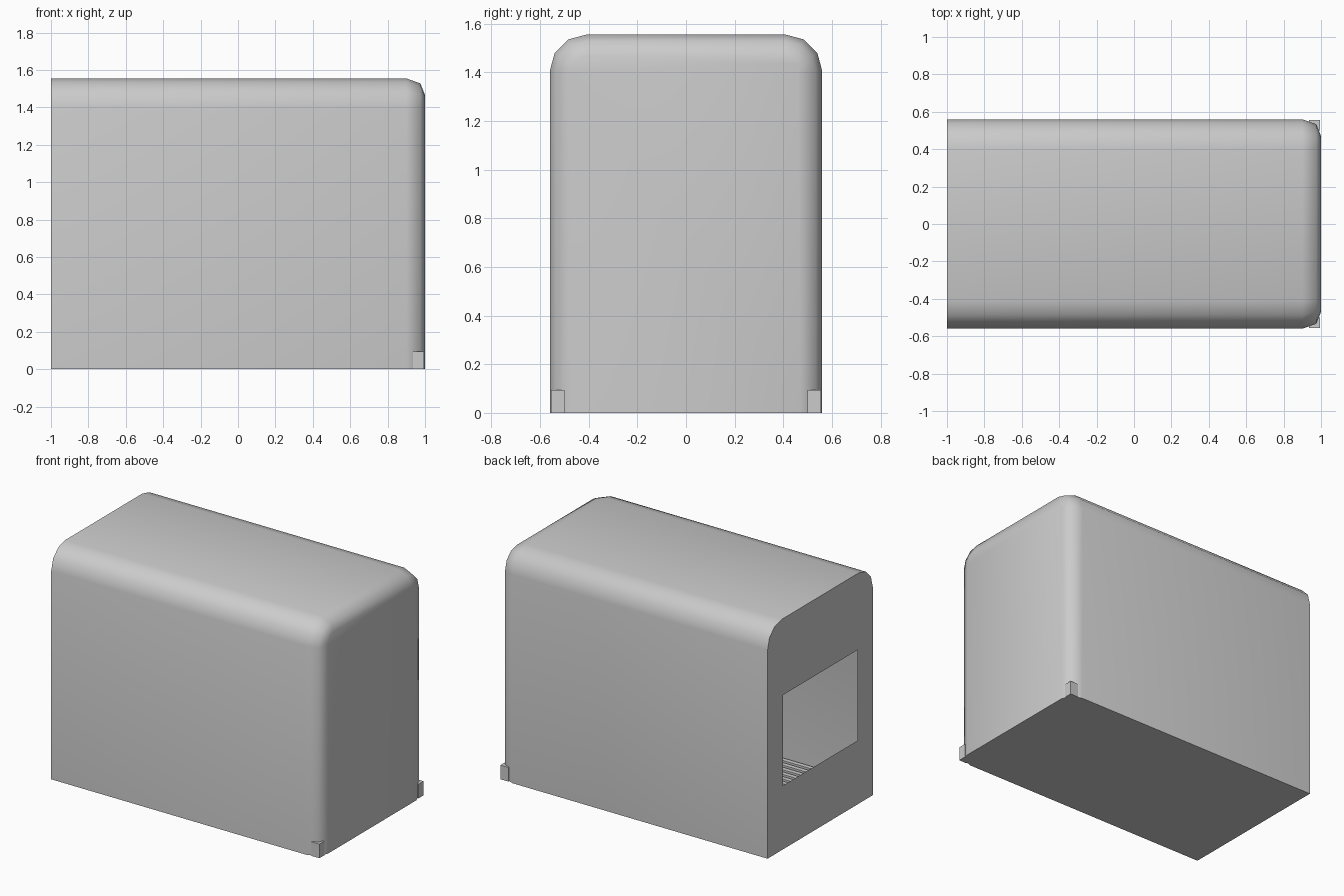
import bpy, bmesh, math

if "Cube" in bpy.data.objects:
    bpy.data.objects.remove(bpy.data.objects["Cube"])

W, H, R = 0.56, 1.555, 0.15   # half width, height, roof edge radius
SEG = 3


def arch(bm, x, d):
    """One arch-shaped ring at x, inset by d, standing on z = 0."""
    w, h, r = W - d, H - d, R - d
    pts = [(-w, 0)]
    for cy, start in ((-(w - r), 180), (w - r, 90)):
        for i in range(SEG + 1):
            a = math.radians(start - 90 * i / SEG)
            pts.append((cy + r * math.cos(a), h - r + r * math.sin(a)))
    pts.append((w, 0))
    return [bm.verts.new((x, y, z)) for y, z in pts]


def finish(bm, name):
    bmesh.ops.recalc_face_normals(bm, faces=bm.faces)
    mesh = bpy.data.meshes.new(name)
    bm.to_mesh(mesh)
    bm.free()
    obj = bpy.data.objects.new(name, mesh)
    bpy.context.collection.objects.link(obj)
    return obj


def box(bm, x0, x1, y0, y1, z0, z1):
    res = bmesh.ops.create_cube(bm, size=1)
    for v in res["verts"]:
        v.co.x = x1 if v.co.x > 0 else x0
        v.co.y = y1 if v.co.y > 0 else y0
        v.co.z = z1 if v.co.z > 0 else z0


# Thin shell: arch rings along x, rounded into the closed end
bm = bmesh.new()
rings = [arch(bm, x, d) for x, d in ((-1, 0), (0.90, 0), (0.975, 0.027), (1.0, 0.09))]
for a, b in zip(rings, rings[1:]):
    for i in range(len(a) - 1):
        bm.faces.new((a[i], a[i + 1], b[i + 1], b[i]))
bm.faces.new(rings[-1])
# Bottom sheet
bm.faces.new([r[0] for r in rings] + [r[-1] for r in reversed(rings)])
# Open end wall framed around the window
p = rings[0]
bl, tl, tr, br = [bm.verts.new((-1, y, z)) for y, z in
                  ((-0.395, 0.43), (-0.395, 1.04), (0.395, 1.04), (0.395, 0.43))]
bm.faces.new((p[0], p[-1], br, bl))
bm.faces.new((p[0], p[1], tl, bl))
bm.faces.new((p[-1], p[-2], tr, br))
bm.faces.new(p[1:-1] + [tr, tl])
shell = finish(bm, "shell")
bpy.context.view_layer.objects.active = shell
shell.select_set(True)
bpy.ops.object.shade_smooth_by_angle(angle=math.radians(55))

# Ribs of the slatted floor, running lengthwise
bm = bmesh.new()
N = 20
pitch = 2 * (W - 0.01) / N
for i in range(N):
    y = -W + 0.01 + pitch * (i + 0.5)
    x1 = 0.98 if abs(y) < 0.5 else 0.93
    box(bm, -0.995, x1, y - pitch * 0.28, y + pitch * 0.28, 0, 0.085)
finish(bm, "floor_ribs")

# Small corner blocks at the rounded end
for side, s in (("front", -1), ("back", 1)):
    bm = bmesh.new()
    ys = sorted((s * 0.50, s * 0.555))
    box(bm, 0.935, 0.995, ys[0], ys[1], 0, 0.095)
    finish(bm, side + "_corner_block")
